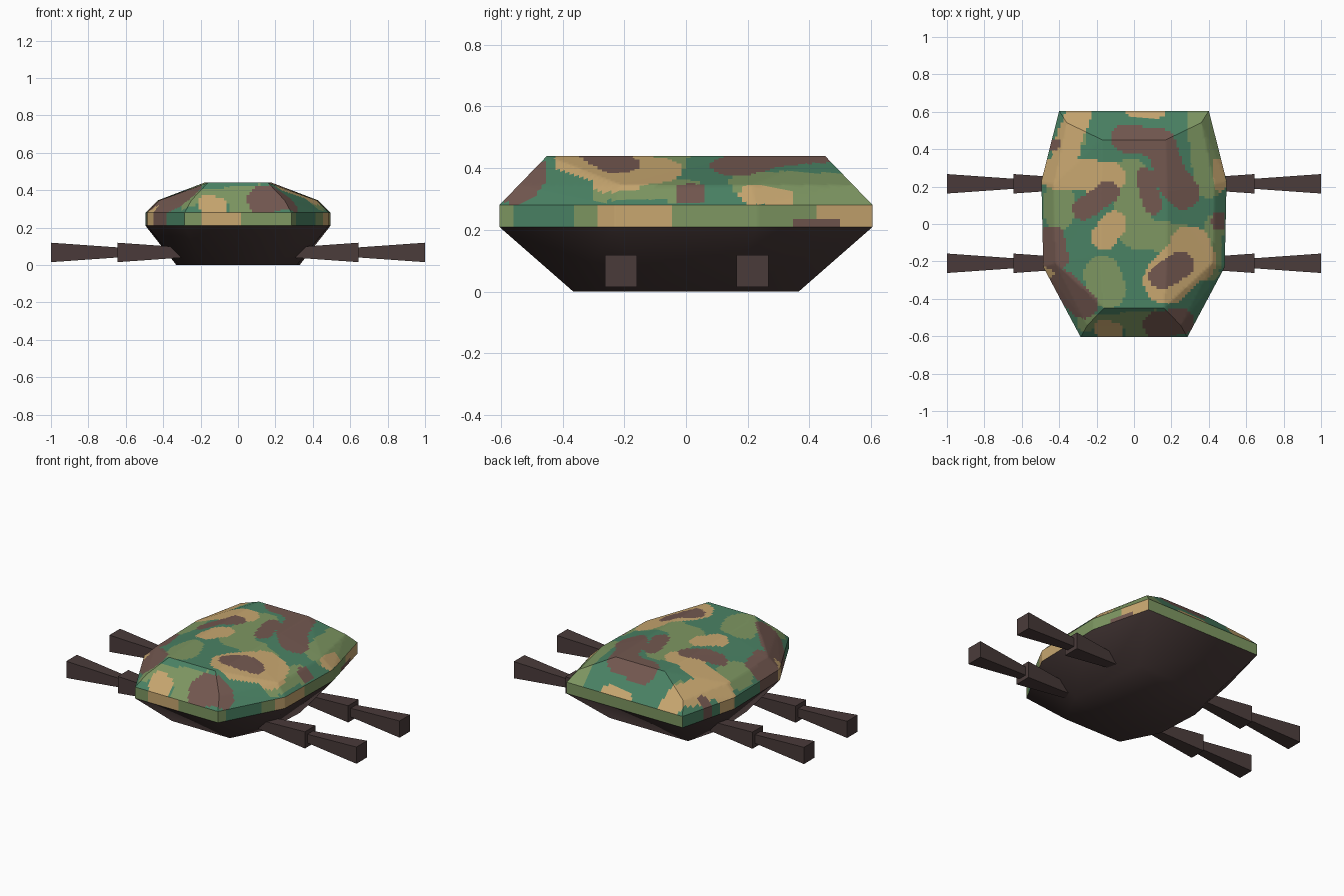
import bpy, bmesh, math
from mathutils import Vector

if "Cube" in bpy.data.objects:
    bpy.data.objects.remove(bpy.data.objects["Cube"])


def material(name, r, g, b):
    m = bpy.data.materials.new(name)
    lin = [((c / 255 + 0.055) / 1.055) ** 2.4 for c in (r, g, b)]
    m.diffuse_color = (*lin, 1)
    m.use_nodes = True
    m.node_tree.nodes["Principled BSDF"].inputs["Base Color"].default_value = m.diffuse_color
    return m


dark_brown = material("dark_brown", 74, 59, 58)
camo = [material("deep_green", 74, 130, 100), material("olive_green", 126, 151, 98),
        material("tan", 200, 167, 112), material("camo_brown", 115, 88, 80)]


def finish(name, bm, mats, angle):
    bmesh.ops.recalc_face_normals(bm, faces=bm.faces)
    me = bpy.data.meshes.new(name)
    bm.to_mesh(me)
    bm.free()
    ob = bpy.data.objects.new(name, me)
    bpy.context.collection.objects.link(ob)
    for m in mats:
        me.materials.append(m)
    bpy.ops.object.select_all(action='DESELECT')
    ob.select_set(True)
    bpy.context.view_layer.objects.active = ob
    bpy.ops.object.shade_smooth_by_angle(angle=math.radians(angle))
    return ob


def loft(bm, levels):
    """Skin stacked eight-sided outlines: (z, end_y, side_y, half-widths front to back)."""
    rings = []
    for z, end, side, widths in levels:
        half = list(zip(widths, (-end, -side, side, end)))
        pts = half + [(-w, y) for w, y in reversed(half)]
        rings.append([bm.verts.new((x, y, z)) for x, y in pts])
    for a, b in zip(rings, rings[1:]):
        for i in range(8):
            j = (i + 1) % 8
            bm.faces.new((a[i], a[j], b[j], b[i]))
    return rings


rim = (0.285, 0.485, 0.495, 0.40)

# Lower hull: flat bottom flaring out to the rim
bm = bmesh.new()
rings = loft(bm, [(0, 0.365, 0.14, (0.20, 0.315, 0.33, 0.27)), (0.21, 0.605, 0.23, rim)])
bm.faces.new(rings[0])
finish("lower_hull", bm, [dark_brown], 60)

# Camouflage patches seen from above: x1, y1, x2, y2, radius
olive_spots = [
    (.36, .56, .40, .22, .08), (-.02, .25, 0, 0, .10), (0, -.05, .25, -.08, .08),
    (-.40, .14, -.40, .05, .08), (-.17, -.27, -.14, -.35, .10), (-.27, -.53, .12, -.50, .04),
    (0, -.57, .05, -.57, .05), (.43, 0, .41, -.25, .05), (-.28, .45, -.30, .52, .03)]
tan_spots = [
    (-.29, .60, -.37, .40, .07), (-.42, .27, -.13, .25, .085), (-.36, .40, -.38, .28, .07),
    (0, .61, .13, .61, .045), (-.16, -.07, -.11, 0, .07), (.18, -.30, .28, -.20, .13),
    (.30, -.12, .33, -.2, .11), (-.17, -.56, -.10, -.57, .045), (.45, .32, .46, .2, .03),
    (-.47, -.22, -.41, -.36, .025)]
brown_spots = [
    (-.05, .46, .14, .43, .075), (.14, .43, .20, .25, .08), (.20, .25, .26, .17, .09),
    (-.27, .08, -.14, .17, .06), (.06, .25, .10, .10, .05), (-.44, -.08, -.42, -.18, .07),
    (-.38, -.32, -.27, -.43, .075), (.15, -.28, .25, -.22, .07), (.12, -.54, .25, -.52, .07),
    (-.44, .42, -.42, .43, .03), (.45, .03, .45, .0, .035)]


def inside(p, spot):
    a, b = Vector(spot[0:2]), Vector(spot[2:4])
    d = b - a
    t = max(0, min(1, (p - a).dot(d) / d.length_squared)) if d.length else 0
    return (p - a - d * t).length < spot[4]


def camo_index(c, n):
    if abs(n.z) < 0.2:                      # upright band round the rim
        if n.y < -0.9:
            return 2 if -0.2 < c.x < 0.01 else 1
        if n.y > 0.9:
            return 1
        if c.x > 0:
            if -0.56 < c.y < -0.36:
                return 0
            if 0.35 < c.y < 0.5 and c.z < 0.235:
                return 3
            return 2 if -0.28 < c.y < -0.05 or c.y > 0.43 else 1
    p = Vector((c.x, c.y))
    for index, spots in ((3, brown_spots), (2, tan_spots), (1, olive_spots)):
        if any(inside(p, s) for s in spots):
            return index
    return 0


# Upper shell: upright rim, rounded shoulder and flat roof, cut finely for the patches
bm = bmesh.new()
rings = loft(bm, [(0.21, 0.605, 0.23, rim), (0.28, 0.605, 0.23, rim),
                  (0.345, 0.542, 0.21, (0.25, 0.42, 0.43, 0.36)),
                  (0.44, 0.45, 0.17, (0.16, 0.18, 0.18, 0.17))])
bm.faces.new(rings[-1])
bmesh.ops.triangulate(bm, faces=bm.faces[:])
step = 0.0151
for axis, limit in ((Vector((1, 0, 0)), 0.5), (Vector((0, 1, 0)), 0.61), (Vector((0, 0, 1)), 0)):
    if limit:
        k = int(limit / step)
        cuts = [i * step for i in range(-k, k + 1)]
    else:
        cuts = [0.235]
    for c in cuts:
        bmesh.ops.bisect_plane(bm, geom=bm.verts[:] + bm.edges[:] + bm.faces[:],
                               plane_co=axis * c, plane_no=axis)
bmesh.ops.recalc_face_normals(bm, faces=bm.faces)
bm.normal_update()
for f in bm.faces:
    f.material_index = camo_index(f.calc_center_median(), f.normal)
finish("upper_shell", bm, camo, 35)


# Legs: two flared square segments end to end, four times
def leg_segment(name, side, y, x1, x2, h1, h2):
    bm = bmesh.new()
    ends = []
    for x, h in ((x1, h1), (x2, h2)):
        ends.append([bm.verts.new((side * x, y + h * a, 0.067 + h * b))
                     for a, b in ((-1, -1), (1, -1), (1, 1), (-1, 1))])
    a, b = ends
    bm.faces.new(a)
    bm.faces.new(b)
    for i in range(4):
        j = (i + 1) % 4
        bm.faces.new((a[i], a[j], b[j], b[i]))
    finish(name, bm, [dark_brown], 30)


for side, s in ((-1, "left"), (1, "right")):
    for y, e in ((-0.21, "front"), (0.215, "back")):
        leg_segment(f"{e}_{s}_inner_leg", side, y, 0.29, 0.645, 0.027, 0.052)
        leg_segment(f"{e}_{s}_outer_leg", side, y, 0.645, 1.0, 0.027, 0.052)
